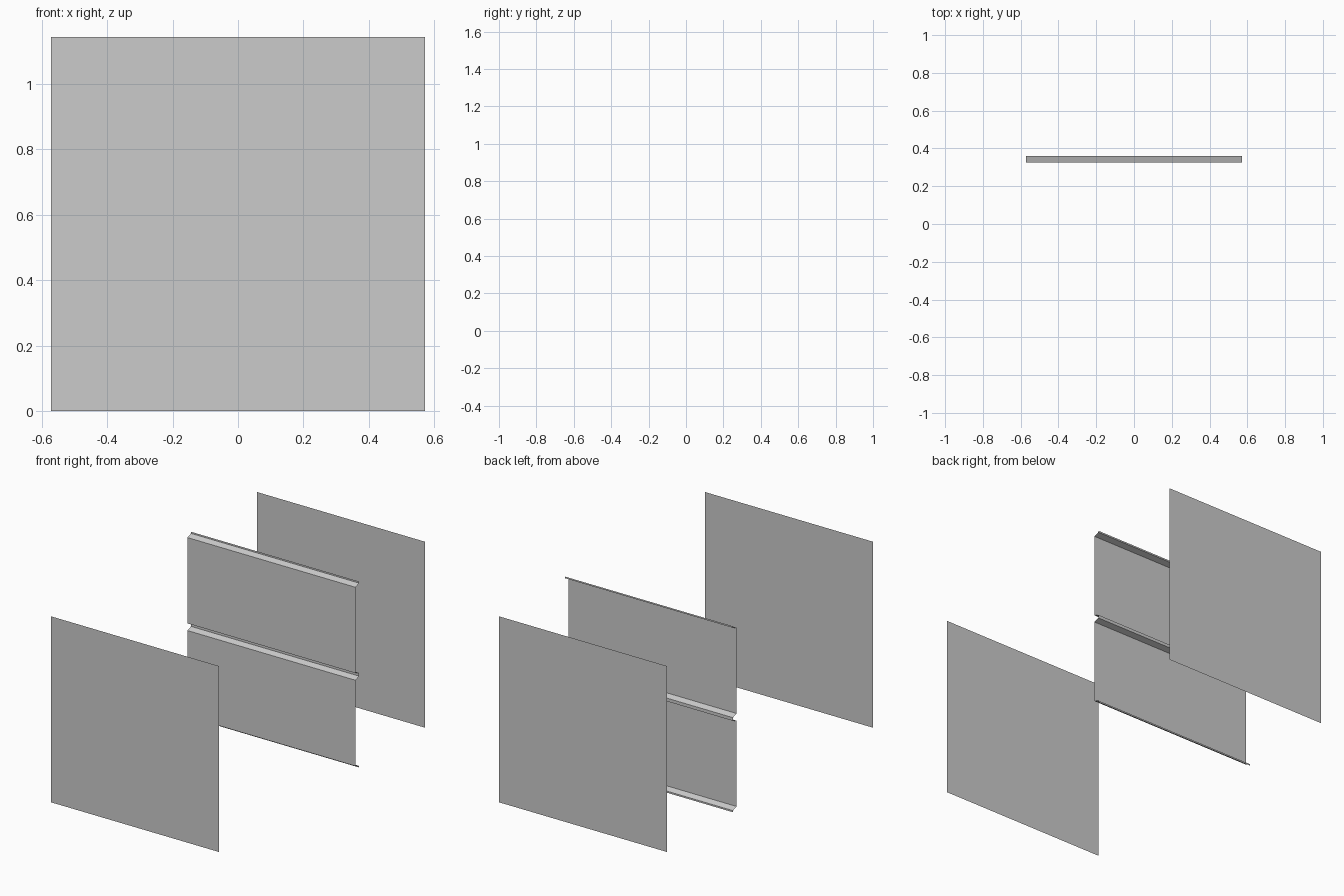
import bpy

if "Cube" in bpy.data.objects:
    bpy.data.objects.remove(bpy.data.objects["Cube"])

HALF = 0.5714      # half width
TOP = 1.1428       # full height


def sheet(name, profile):
    """Open sheet: a (y, z) profile swept across the full width."""
    verts = [(x, y, z) for y, z in profile for x in (-HALF, HALF)]
    faces = [(2 * i, 2 * i + 1, 2 * i + 3, 2 * i + 2) for i in range(len(profile) - 1)]
    mesh = bpy.data.meshes.new(name)
    mesh.from_pydata(verts, [], faces)
    ob = bpy.data.objects.new(name, mesh)
    bpy.context.collection.objects.link(ob)
    return ob


# Outer flat panels
sheet("front_panel", [(-1, 0), (-1, TOP)])
sheet("back_panel", [(1, TOP), (1, 0)])

# Inner wall: two stacked boards whose edges bend back into grooves
FACE, DEEP, RIM = 0.325, 0.36, 0.022


def board(name, z0, z1):
    return sheet(name, [
        (DEEP, z0), (DEEP, z0 + RIM * 0.45), (FACE, z0 + RIM),
        (FACE, z1 - RIM), (DEEP, z1 - RIM * 0.45), (DEEP, z1)])


board("inner_board_lower", 0, TOP / 2)
board("inner_board_upper", TOP / 2, TOP)
